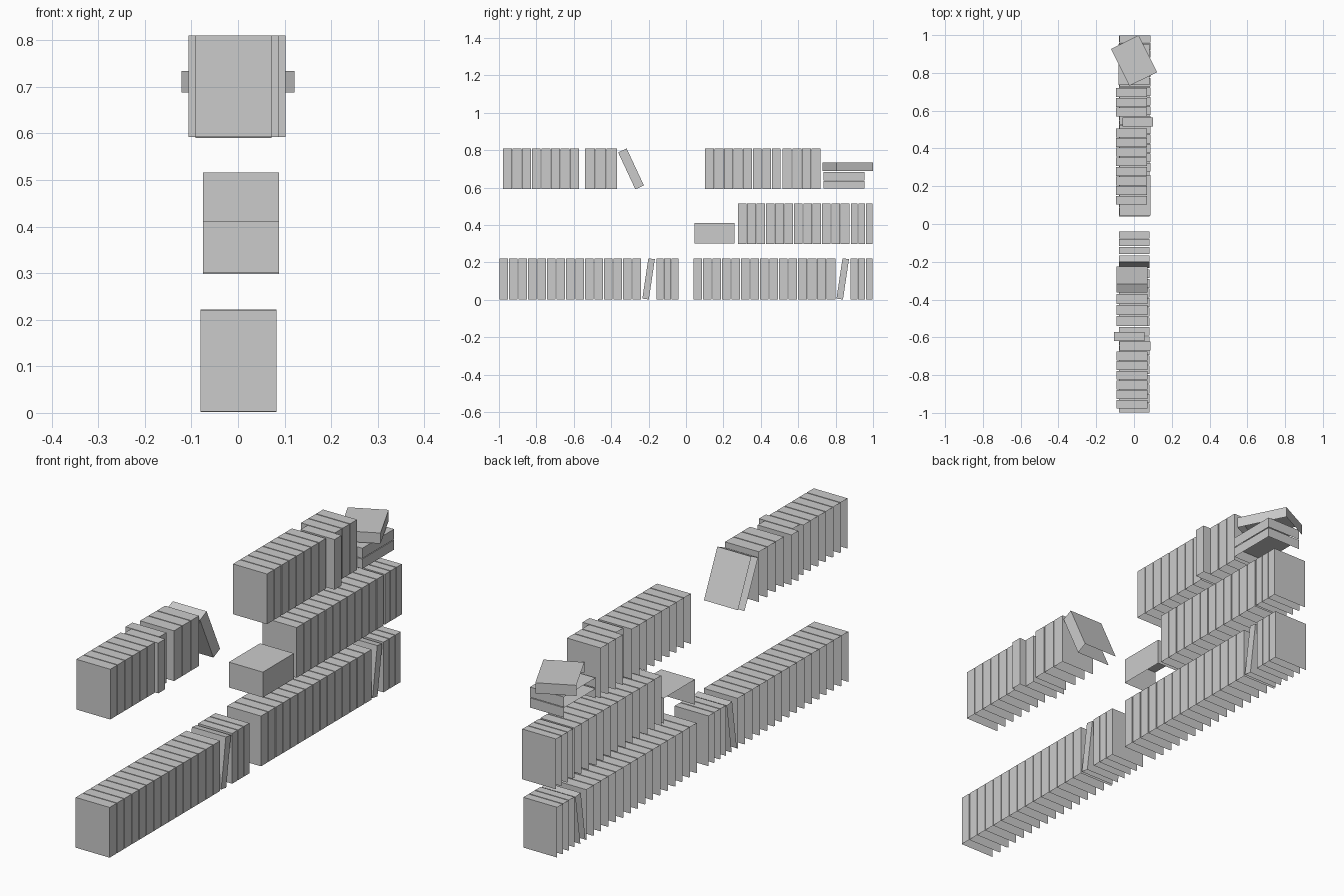
import bpy, bmesh
from math import radians
from mathutils import Matrix

if "Cube" in bpy.data.objects:
    bpy.data.objects.remove(bpy.data.objects["Cube"], do_unlink=True)

grey = bpy.data.materials.new("book_grey")
grey.use_nodes = True
GREY = (0.6, 0.6, 0.6, 1)
grey.diffuse_color = GREY
grey.node_tree.nodes["Principled BSDF"].inputs["Base Color"].default_value = GREY

DEPTH, HEIGHT = 0.163, 0.218


def book(name, x, y, z, thick, height=HEIGHT, lean=0, turn=0):
    """Book shell centred at (x, y, z): spine to +x, open at the back and below."""
    bm = bmesh.new()
    bmesh.ops.create_cube(bm, size=1)
    hidden = [f for f in bm.faces if f.normal.x < -0.5 or f.normal.z < -0.5]
    bmesh.ops.delete(bm, geom=hidden, context='FACES')
    place = (Matrix.Translation((x, y, z)) @ Matrix.Rotation(radians(turn), 4, 'Z')
             @ Matrix.Rotation(radians(lean), 4, 'X')
             @ Matrix.Diagonal((DEPTH, thick, height, 1)))
    bm.transform(place)
    mesh = bpy.data.meshes.new(name)
    bm.to_mesh(mesh)
    bm.free()
    mesh.materials.append(grey)
    bpy.context.collection.objects.link(bpy.data.objects.new(name, mesh))


def row(name, x, z, start, end, count, shifts={}):
    """Upright books side by side; shifts slides single books along x."""
    pitch = (end - start) / count
    for i in range(count):
        book(f"{name}_{i + 1}", x + shifts.get(i, 0), start + pitch * (i + 0.5),
             z, pitch - 0.004)


# Shelf heights (book centres)
LOW, MID, TOP = 0.112, 0.407, 0.701

# Bottom shelf: two matching runs, each with a leaning book
for side, y in (("front", -1.0), ("back", 0.038)):
    row(f"bottom_{side}_book", 0.001, LOW, y, y + 0.762, 15)
    book(f"bottom_{side}_leaning_book", 0.001, y + 0.8, LOW, 0.035, lean=-8.5)
    row(f"bottom_{side}_end_book", 0.001, LOW, y + 0.84, y + 0.962, 3)

# Middle shelf: one thick lying book and a run of books
book("middle_lying_book", 0.006, 0.152, 0.356, 0.213, 0.11)
row("middle_book", 0.006, MID, 0.275, 0.875, 12)
row("middle_end_book", 0.006, MID, 0.88, 1.0, 3)

# Top shelf, front run
row("top_front_book", -0.01, TOP, -0.98, -0.57, 8, {6: 0.015, 7: -0.015})
row("top_front_end_book", -0.01, TOP, -0.543, -0.368, 3)
book("top_front_leaning_book", -0.01, -0.294, 0.7, 0.05, lean=25)

# Top shelf, back run
row("top_back_book", -0.014, TOP, 0.1, 0.508, 8)
row("top_back_end_book", -0.014, TOP, 0.515, 0.722, 4, {0: 0.034})

# Stack of lying books, the upper one turned
book("stack_lower_book", 0.0, 0.845, 0.615, 0.218, 0.042)
book("stack_middle_book", 0.0, 0.845, 0.661, 0.218, 0.044)
book("stack_upper_book", 0.0, 0.865, 0.711, 0.218, 0.046, turn=26.5)
